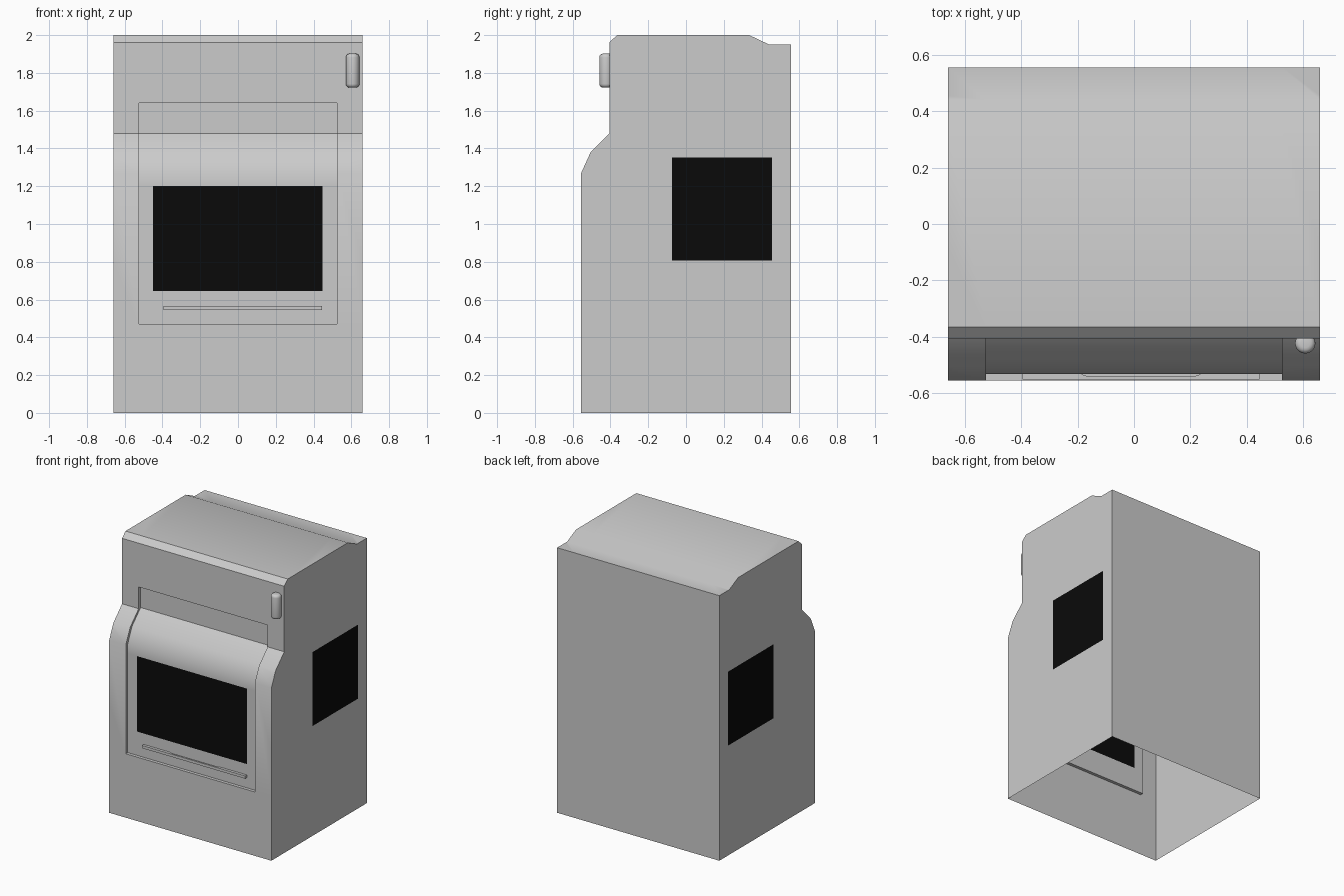
import bpy, bmesh, math
from mathutils import Vector

if "Cube" in bpy.data.objects:
    bpy.data.objects.remove(bpy.data.objects["Cube"])

W, PW, DEPTH = 0.66, 0.525, 0.023   # half width, half panel width, recess depth

black = bpy.data.materials.new("black_glass")
black.diffuse_color = (0.003, 0.003, 0.003, 1)
black.use_nodes = True
black.node_tree.nodes["Principled BSDF"].inputs["Base Color"].default_value = black.diffuse_color

# side profile (y, z) from front bottom, over the top, to back bottom
PROFILE = [(-0.555, 0), (-0.555, 0.47), (-0.555, 1.27), (-0.505, 1.38),
           (-0.405, 1.48), (-0.405, 1.64), (-0.405, 1.962), (-0.365, 2.0),
           (0.335, 2.0), (0.44, 1.95), (0.555, 1.95), (0.555, 0)]
PANEL = PROFILE[1:6]


def finish(bm, name, smooth=None):
    mesh = bpy.data.meshes.new(name)
    bm.to_mesh(mesh)
    bm.free()
    obj = bpy.data.objects.new(name, mesh)
    bpy.context.collection.objects.link(obj)
    if smooth:
        bpy.ops.object.select_all(action='DESELECT')
        obj.select_set(True)
        bpy.context.view_layer.objects.active = obj
        bpy.ops.object.shade_smooth_by_angle(angle=math.radians(smooth))
    return obj


def face(bm, pts):
    return bm.faces.new([bm.verts.new(p) for p in pts])


def strip(bm, path, x0, x1, dy=0):
    for (ya, za), (yb, zb) in zip(path, path[1:]):
        face(bm, [(x0, ya + dy, za), (x1, ya + dy, za),
                  (x1, yb + dy, zb), (x0, yb + dy, zb)])


def window(bm, test, lo, hi):
    """Cut a rectangle into the faces passing test and paint it black."""
    for axis in range(3):
        if lo[axis] is None:
            continue
        for v in (lo[axis], hi[axis]):
            fs = [f for f in bm.faces if test(f)]
            geom = fs + list({e for f in fs for e in f.edges}) + list({p for f in fs for p in f.verts})
            co, no = Vector(), Vector()
            co[axis], no[axis] = v, 1
            bmesh.ops.bisect_plane(bm, geom=geom, dist=1e-5, plane_co=co, plane_no=no)
            bm.normal_update()
    for f in bm.faces:
        c = f.calc_center_median()
        if test(f) and all(lo[a] is None or lo[a] < c[a] < hi[a] for a in range(3)):
            f.material_index = 1


# cabinet shell, open underneath, with a recessed front panel
bm = bmesh.new()
strip(bm, PROFILE, -W, -PW)
strip(bm, PROFILE, PW, W)
strip(bm, PROFILE[:2], -PW, PW)
strip(bm, PROFILE[5:], -PW, PW)
strip(bm, PANEL, -PW, PW, DEPTH)
for s in (-1, 1):
    face(bm, [(s * W, y, z) for y, z in PROFILE])
    for (ya, za), (yb, zb) in zip(PANEL, PANEL[1:]):
        face(bm, [(s * PW, ya, za), (s * PW, ya + DEPTH, za),
                  (s * PW, yb + DEPTH, zb), (s * PW, yb, zb)])
for y, z in (PANEL[0], PANEL[-1]):
    face(bm, [(-PW, y, z), (PW, y, z), (PW, y + DEPTH, z), (-PW, y + DEPTH, z)])
bmesh.ops.remove_doubles(bm, verts=bm.verts, dist=1e-4)
bmesh.ops.recalc_face_normals(bm, faces=bm.faces)
bm.normal_update()

# front window and the two side windows
window(bm, lambda f: all(abs(v.co.y + 0.555 - DEPTH) < 1e-4 for v in f.verts),
       (-0.45, None, 0.645), (0.447, None, 1.2))
for s in (-1, 1):
    window(bm, lambda f: all(abs(v.co.x - s * W) < 1e-4 for v in f.verts),
           (None, -0.075, 0.808), (None, 0.455, 1.352))
cabinet = finish(bm, "cabinet", 43)
cabinet.data.materials.append(None)
cabinet.data.materials.append(black)

# ledge under the front window, with a shallow finger scoop behind it
bm = bmesh.new()
back = -0.555 + DEPTH
plan = [(-0.395, back), (-0.395, -0.552), (0.445, -0.552), (0.445, back),
        (0.235, back), (0.225, -0.537), (0.2, -0.541),
        (-0.155, -0.541), (-0.175, -0.537), (-0.185, back)]
base = face(bm, [(x, y, 0.545) for x, y in plan])
top = bmesh.ops.extrude_face_region(bm, geom=[base])['geom']
bmesh.ops.translate(bm, verts=[g for g in top if isinstance(g, bmesh.types.BMVert)], vec=(0, 0, 0.02))
bmesh.ops.recalc_face_normals(bm, faces=bm.faces)
finish(bm, "front_ledge")

# rounded upright knob at the upper right
bpy.ops.mesh.primitive_cylinder_add(vertices=24, radius=0.036, depth=0.18,
                                    location=(0.607, -0.423, 1.812))
knob = bpy.context.object
knob.name = "knob"
bev = knob.modifiers.new("round_ends", 'BEVEL')
bev.width, bev.segments, bev.limit_method = 0.02, 4, 'ANGLE'
bev.angle_limit = math.radians(60)
bpy.ops.object.modifier_apply(modifier=bev.name)
bpy.ops.object.shade_smooth_by_angle(angle=math.radians(40))
